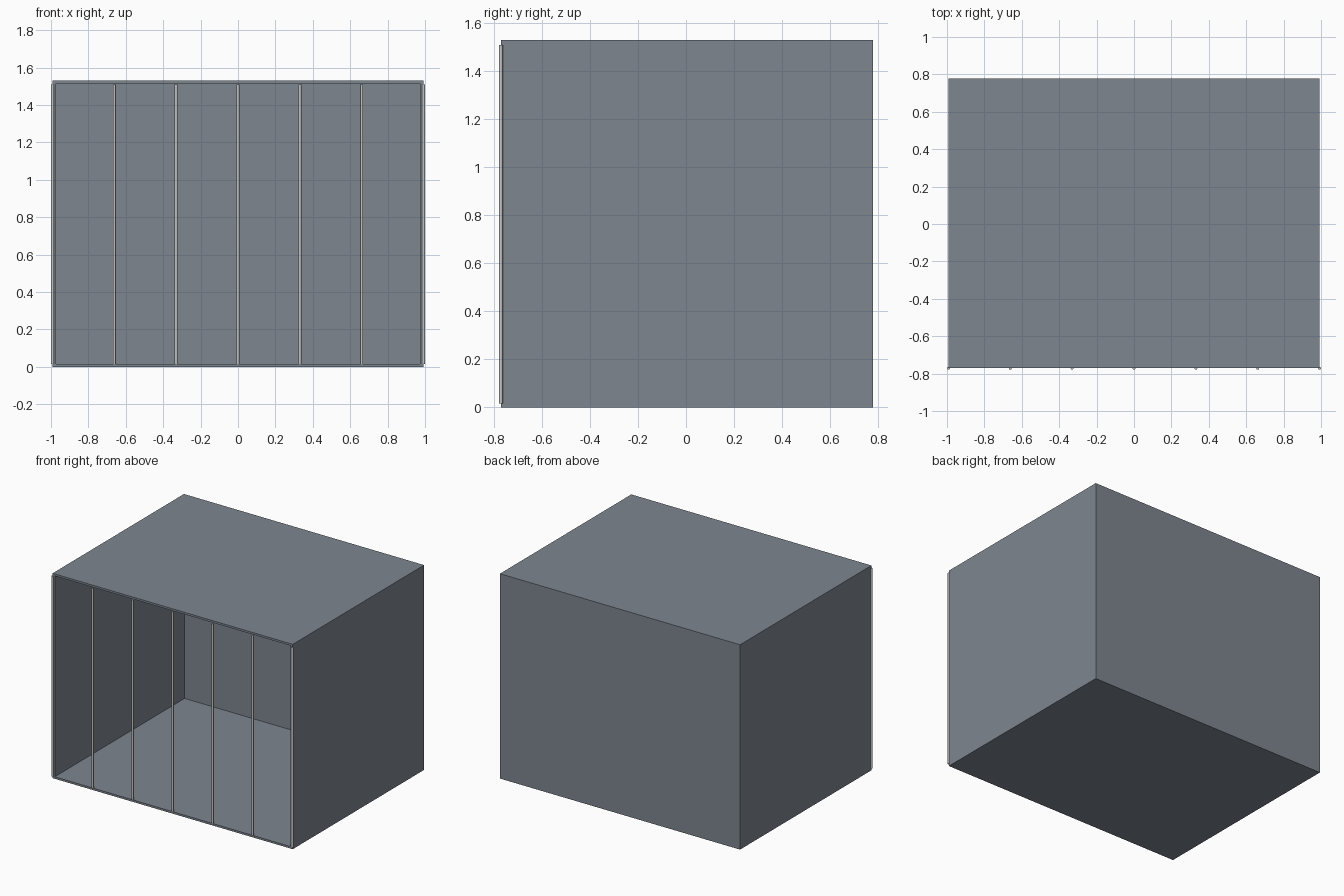
import bpy

if "Cube" in bpy.data.objects:
    bpy.data.objects.remove(bpy.data.objects["Cube"], do_unlink=True)


def material(name, colour):
    mat = bpy.data.materials.new(name)
    mat.use_nodes = True
    mat.diffuse_color = colour
    mat.node_tree.nodes["Principled BSDF"].inputs["Base Color"].default_value = colour
    return mat


steel = material("slate grey", (0.21, 0.24, 0.28, 1))
bright = material("light grey metal", (0.55, 0.55, 0.55, 1))

HALF_X, FRONT, BACK, HEIGHT = 0.992, -0.771, 0.779, 1.53
WALL, SLAB = 0.018, 0.015


def panel(name, low, high):
    bpy.ops.mesh.primitive_cube_add(size=1, location=[(a + b) / 2 for a, b in zip(low, high)])
    ob = bpy.context.object
    ob.name = name
    ob.scale = [b - a for a, b in zip(low, high)]
    bpy.ops.object.transform_apply(location=False, rotation=False)
    ob.data.materials.append(steel)


# Box shell, open at the front
panel("floor", (-HALF_X, FRONT, 0), (HALF_X, BACK, SLAB))
panel("roof", (-HALF_X, FRONT, HEIGHT - SLAB), (HALF_X, BACK, HEIGHT))
panel("right_wall", (-HALF_X, FRONT, SLAB), (-HALF_X + WALL, BACK, HEIGHT - SLAB))
panel("left_wall", (HALF_X - WALL, FRONT, SLAB), (HALF_X, BACK, HEIGHT - SLAB))
panel("back_wall", (-HALF_X + WALL, BACK - WALL, SLAB), (HALF_X - WALL, BACK, HEIGHT - SLAB))

# Evenly spaced upright bars across the opening
BARS, LOW, HIGH = 7, 0.016, 1.51
for i in range(BARS):
    x = HALF_X * (2 * i / (BARS - 1) - 1)
    bpy.ops.mesh.primitive_cylinder_add(vertices=16, radius=0.008, depth=HIGH - LOW,
                                        location=(x, FRONT, (LOW + HIGH) / 2))
    bar = bpy.context.object
    bar.name = f"front_bar_{i + 1}"
    bar.data.materials.append(bright)
    bpy.ops.object.shade_smooth_by_angle()
